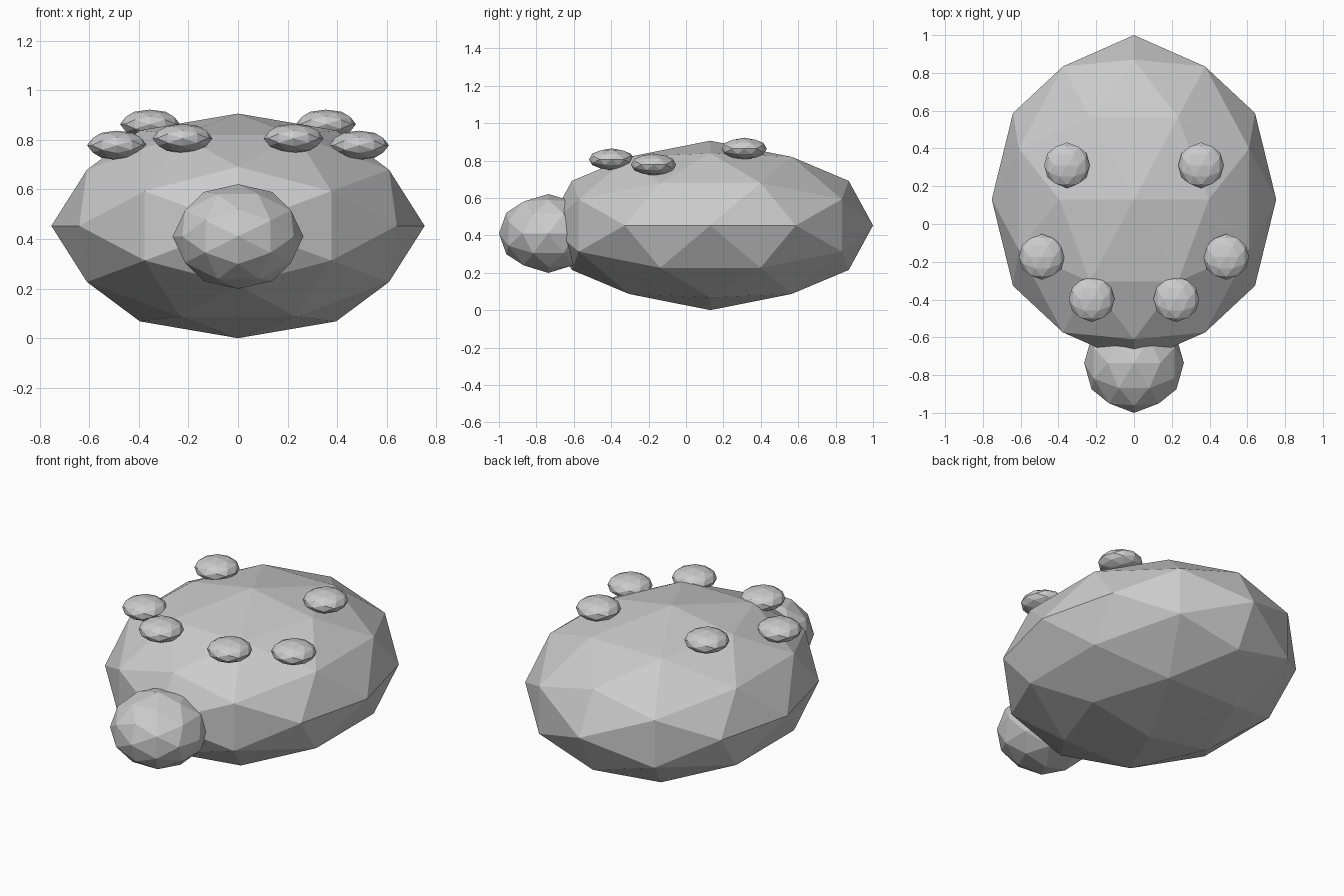
import bpy, bmesh, math
from mathutils import Matrix, Vector

cube = bpy.data.objects.get("Cube")
if cube:
    bpy.data.objects.remove(cube)

GREY = (0.6, 0.6, 0.6, 1)
grey = bpy.data.materials.new("plain grey")
grey.use_nodes = True
grey.diffuse_color = GREY
grey.node_tree.nodes["Principled BSDF"].inputs["Base Color"].default_value = GREY

# Tilt that puts an edge midpoint of the icosphere at each axis
TILT = Matrix.Rotation(-math.atan(2 / (1 + math.sqrt(5))), 4, 'Y')


def faceted_ball(name, centre, radii):
    """Flat-shaded ellipsoid, symmetric about all three axes."""
    bm = bmesh.new()
    bmesh.ops.create_icosphere(bm, subdivisions=2, radius=1, matrix=TILT)
    bmesh.ops.scale(bm, vec=Vector(radii), verts=bm.verts)
    mesh = bpy.data.meshes.new(name)
    bm.to_mesh(mesh)
    bm.free()
    mesh.materials.append(grey)
    obj = bpy.data.objects.new(name, mesh)
    obj.location = centre
    bpy.context.collection.objects.link(obj)
    return obj


# Shell and head
faceted_ball("body", (0, 0.13, 0.453), (0.753, 0.87, 0.453))
faceted_ball("head", (0, -0.736, 0.41), (0.264, 0.264, 0.211))

# Mirrored pairs of raised spots on the shell
spots = {
    "front_spot": (0.224, -0.398, 0.806),
    "side_spot": (0.488, -0.174, 0.778),
    "rear_spot": (0.355, 0.311, 0.863),
}
for name, (x, y, z) in spots.items():
    for side, sign in (("left", 1), ("right", -1)):
        faceted_ball(f"{side}_{name}", (sign * x, y, z), (0.121, 0.121, 0.059))
